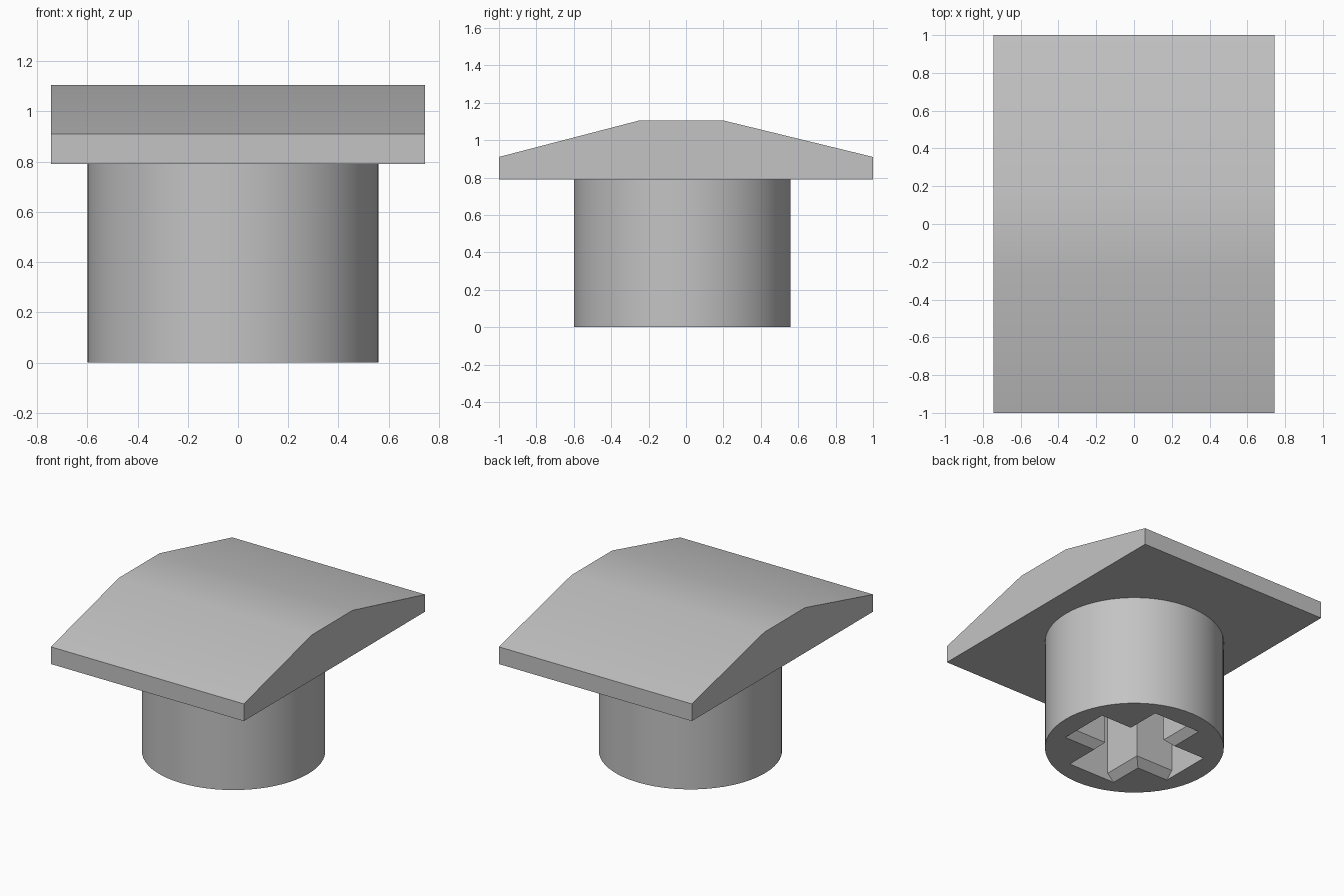
import bpy, bmesh, math
from mathutils import Matrix

cube = bpy.data.objects.get("Cube")
if cube:
    bpy.data.objects.remove(cube, do_unlink=True)

grey = bpy.data.materials.new("plain grey")
grey.use_nodes = True
GREY = (0.55, 0.55, 0.55, 1)
grey.diffuse_color = GREY
grey.node_tree.nodes["Principled BSDF"].inputs["Base Color"].default_value = GREY


def add_object(name, bm):
    bmesh.ops.recalc_face_normals(bm, faces=bm.faces)
    mesh = bpy.data.meshes.new(name)
    bm.to_mesh(mesh)
    bm.free()
    mesh.materials.append(grey)
    obj = bpy.data.objects.new(name, mesh)
    bpy.context.collection.objects.link(obj)
    return obj


def extruded(name, profile, start, length):
    """Extrude a (y, z) outline along x."""
    bm = bmesh.new()
    face = bm.faces.new([bm.verts.new((start, y, z)) for y, z in profile])
    grown = bmesh.ops.extrude_face_region(bm, geom=[face])["geom"]
    moved = [v for v in grown if isinstance(v, bmesh.types.BMVert)]
    bmesh.ops.translate(bm, verts=moved, vec=(length, 0, 0))
    return add_object(name, bm)


def shade(obj):
    bpy.ops.object.select_all(action="DESELECT")
    obj.select_set(True)
    bpy.context.view_layer.objects.active = obj
    bpy.ops.object.shade_smooth_by_angle(angle=math.radians(30))


# Cap: slab with a flat crown sloping to the front and back edges
BASE = 0.79
cap = extruded("cap", [(-1, BASE), (1, BASE), (1, 0.91), (0.2, 1.105),
                       (-0.25, 1.105), (-1, 0.91)], -0.745, 1.49)
shade(cap)

# Stem: round post, slightly off centre
OFFSET = -0.02
bm = bmesh.new()
bmesh.ops.create_cone(bm, cap_ends=True, segments=64, radius1=0.58, radius2=0.58,
                      depth=BASE, matrix=Matrix.Translation((OFFSET, OFFSET, BASE / 2)))
stem = add_object("stem", bm)

# Cross socket: two slots with chamfered mouths, cut up into the stem
WIDE, SLIM, REACH, DEPTH, LIP = 0.185, 0.135, 0.43, 0.75, 0.05
half = [(WIDE + LIP, -LIP), (SLIM, LIP), (SLIM, DEPTH)]
slot = half + [(-y, z) for y, z in reversed(half)]
for turn in (0, math.pi / 2):
    cutter = extruded("socket_cutter", slot, -REACH, 2 * REACH)
    cutter.data.transform(Matrix.Translation((OFFSET, OFFSET, 0)) @ Matrix.Rotation(turn, 4, "Z"))
    cutter.hide_render = True
    bpy.context.view_layer.objects.active = stem
    cut = stem.modifiers.new("socket", "BOOLEAN")
    cut.operation = "DIFFERENCE"
    cut.solver = "EXACT"
    cut.object = cutter
    bpy.ops.object.modifier_apply(modifier=cut.name)
    bpy.data.objects.remove(cutter, do_unlink=True)
shade(stem)
